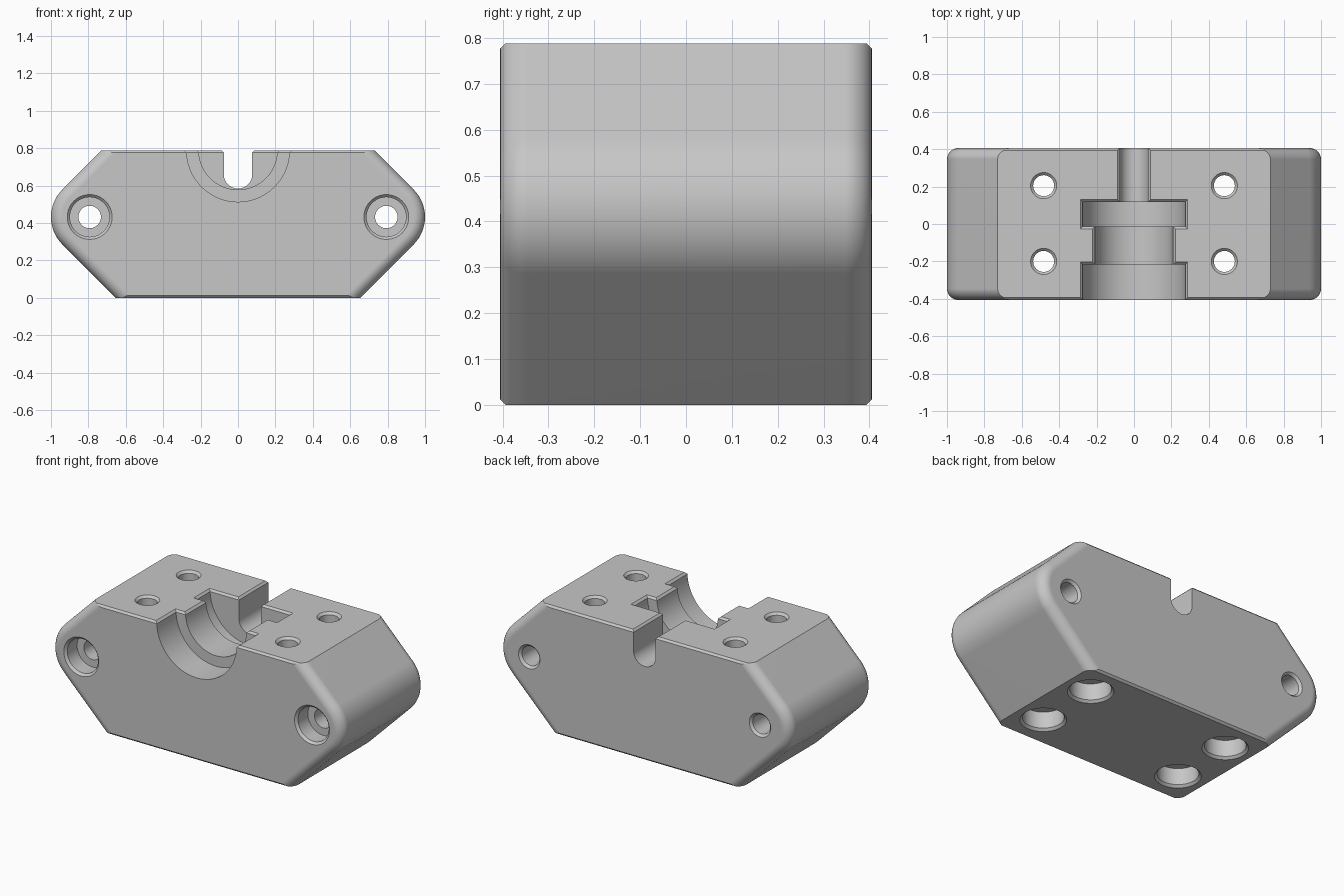
import bpy, bmesh
from math import sin, cos, pi, radians, sqrt
from mathutils import Matrix

cube = bpy.data.objects.get("Cube")
if cube:
    bpy.data.objects.remove(cube, do_unlink=True)

H, D = 0.788, 0.406            # height, half depth
CX, CZ, R = 0.793, 0.432, 0.207  # rounded end centre and radius
FILLET, CH = 0.06, 0.012

grey = bpy.data.materials.new("matte grey")
grey.use_nodes = True
grey.diffuse_color = (0.57, 0.57, 0.57, 1)
grey.node_tree.nodes["Principled BSDF"].inputs["Base Color"].default_value = (0.57, 0.57, 0.57, 1)


def loft(name, rings):
    """Skin a list of equal-length point loops and cap both ends."""
    bm = bmesh.new()
    loops = [[bm.verts.new(p) for p in ring] for ring in rings]
    n = len(loops[0])
    for a, b in zip(loops, loops[1:]):
        for i in range(n):
            j = (i + 1) % n
            bm.faces.new((a[i], a[j], b[j], b[i]))
    bm.faces.new(loops[0])
    bm.faces.new(loops[-1])
    bmesh.ops.recalc_face_normals(bm, faces=bm.faces)
    mesh = bpy.data.meshes.new(name)
    bm.to_mesh(mesh)
    bm.free()
    mesh.materials.append(grey)
    obj = bpy.data.objects.new(name, mesh)
    bpy.context.collection.objects.link(obj)
    return obj


def body_ring(y, inset, trim):
    """Six-sided outline with rounded ends, drawn at depth y."""
    r = R - inset
    half = [(CX - CZ + r * sqrt(2) + trim, trim)]
    for i in range(17):
        a = radians(-45 + 90 * i / 16)
        half.append((CX + r * cos(a), CZ + r * sin(a)))
    half.append((CX + CZ + r * sqrt(2) - H + trim, H - trim))
    full = half + [(-x, z) for x, z in reversed(half)]
    return [(x, y, z) for x, z in full]


# Block with filleted end edges and chamfered long edges
front = []
for deg in (0, 12, 24, 36.87, 50, 64, 77, 90):
    t = radians(deg)
    step = FILLET * (1 - cos(t))
    front.append((-D + step, FILLET * (1 - sin(t)), max(0, CH - step)))
layers = front + [(-y, d, c) for y, d, c in reversed(front)]
body = loft("clamp_block", [body_ring(*layer) for layer in layers])


def cut(cutter):
    cutter.hide_render = True
    mod = body.modifiers.new("cut", "BOOLEAN")
    mod.operation, mod.solver, mod.object = "DIFFERENCE", "EXACT", cutter
    graph = bpy.context.evaluated_depsgraph_get()
    mesh = bpy.data.meshes.new_from_object(body.evaluated_get(graph))
    body.modifiers.clear()
    body.data = mesh
    bpy.data.objects.remove(cutter, do_unlink=True)


def bore(name, place, length, wide, narrow, depth, n=40):
    """Counterbored hole with chamfered mouths."""
    c = 0.014
    profile = [(wide + 2 * c, -c), (wide, c), (wide, depth), (narrow, depth),
               (narrow, length - c), (narrow + 2 * c, length + c)]
    cut(loft(name, [[place @ Matrix.Translation((r * cos(2 * pi * i / n), r * sin(2 * pi * i / n), d)).translation
                     for i in range(n)] for r, d in profile]))


def trough(name, w, zc, y0, y1, n=36):
    """Open-topped channel with a half-round floor."""
    arch = [(w, 1)] + [(w * cos(pi * i / n), zc - w * sin(pi * i / n)) for i in range(n + 1)] + [(-w, 1)]
    cut(loft(name, [[(x, y, z) for x, z in arch] for y in (y0, y1)]))


def bevel_rim(w, y0, y1):
    """Flared cutter that bevels the top rim of a channel."""
    rings = []
    for e in (-0.004, 0.03):
        z = H - CH + e
        rings.append([(-w - e, y0 - e, z), (w + e, y0 - e, z), (w + e, y1 + e, z), (-w - e, y1 + e, z)])
    cut(loft("rim_bevel", rings))


# Stepped round seat, then the narrow slot leaving through the back
channels = (("front_seat", 0.275, H, -0.5, -0.216),
            ("rear_seat", 0.275, H, -0.014, 0.118),
            ("neck_seat", 0.21, H, -0.3, 0.06),
            ("rear_slot", 0.076, 0.66, 0.03, 0.5))
for channel in channels:
    trough(*channel)
for name, w, zc, y0, y1 in channels:
    bevel_rim(w, y0, y1)

along_y = Matrix.Rotation(-pi / 2, 4, "X")
for side in (-1, 1):
    # Front to back bolt holes, counterbored at the front
    bore("end_bolt_hole", Matrix.Translation((side * CX, -D, CZ)) @ along_y,
         2 * D, 0.106, 0.06, 0.11)
    # Vertical bolt holes, counterbored underneath
    for y in (-0.2, 0.205):
        bore("vertical_bolt_hole", Matrix.Translation((side * 0.483, y, 0)),
             H, 0.115, 0.056, 0.115)

# Smooth curves, crisp edges
bpy.ops.object.select_all(action="DESELECT")
body.select_set(True)
bpy.context.view_layer.objects.active = body
bpy.ops.object.shade_smooth_by_angle(angle=radians(30))
normals = body.modifiers.new("even_shading", "WEIGHTED_NORMAL")
normals.keep_sharp = True
